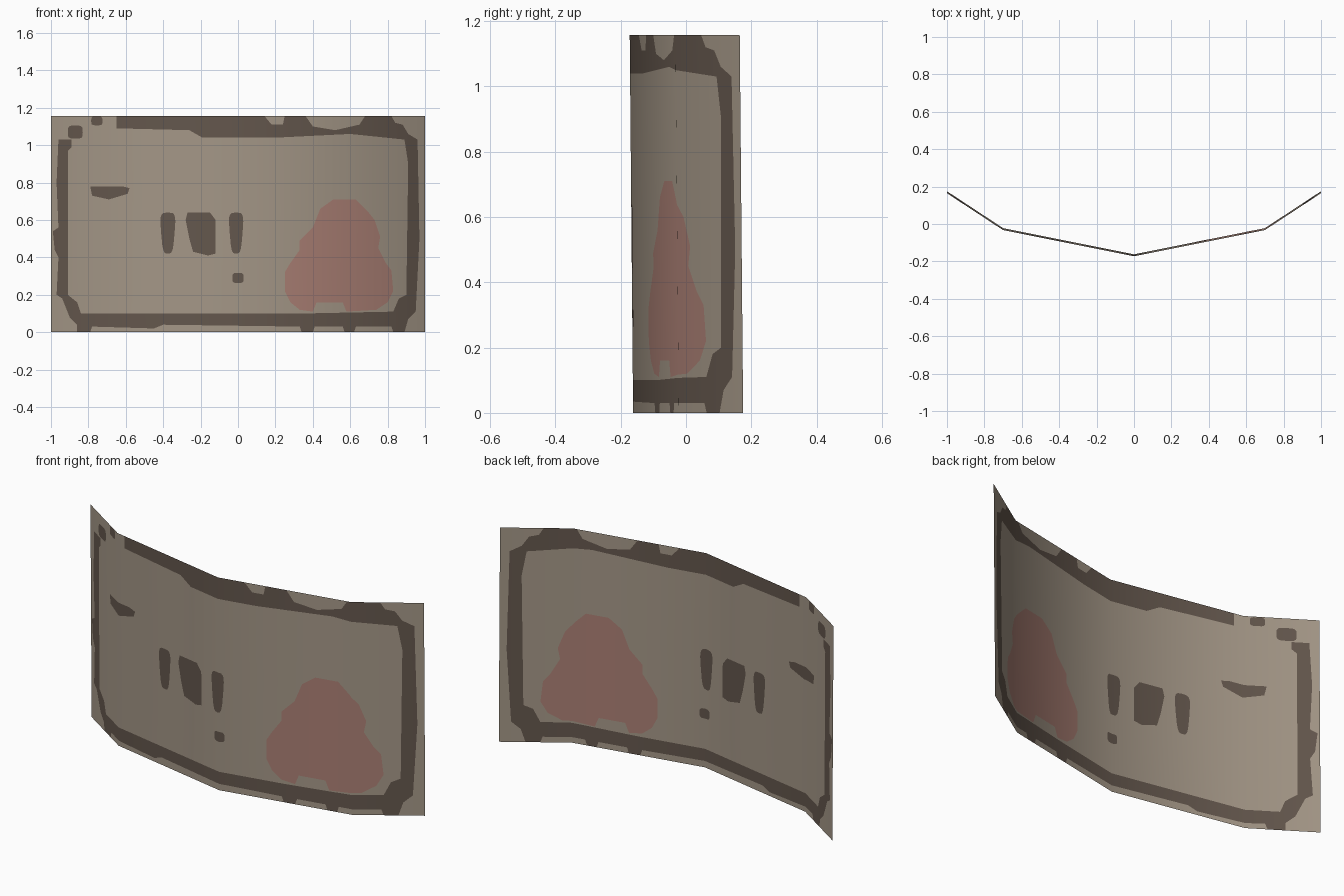
import bpy
import math
from mathutils import Vector
from mathutils.geometry import delaunay_2d_cdt

cube = bpy.data.objects.get("Cube")
if cube:
    bpy.data.objects.remove(cube, do_unlink=True)

HEIGHT = 1.157
# Folds of the sheet: distance from the middle, depth
FOLDS = [(0, -0.167), (0.7, -0.027), (1, 0.17)]


def make_material(name, colour):
    mat = bpy.data.materials.new(name)
    mat.use_nodes = True
    mat.diffuse_color = (*colour, 1)
    shader = next(n for n in mat.node_tree.nodes if n.type == "BSDF_PRINCIPLED")
    shader.inputs["Base Color"].default_value = (*colour, 1)
    shader.inputs["Roughness"].default_value = 0.9
    return mat


def sheet_depth(x, z):
    """Depth of the folded, slightly leaning sheet at a point."""
    x = abs(x)
    lean = 0.005 - 0.009 * z
    for (near, start), (far, end) in zip(FOLDS, FOLDS[1:]):
        if x <= far:
            break
    return start + (end - start) * (x - near) / (far - near) + lean


def outline(points):
    """Outline given in hundredths, held inside the sheet, anticlockwise."""
    shape = [Vector((x / 100, min(z / 100, HEIGHT))) for x, z in points]
    area = sum(a.x * b.y - b.x * a.y for a, b in zip(shape, shape[1:] + shape[:1]))
    return shape if area > 0 else shape[::-1]


def blot(x, z, half_width, half_height, taper=0.0, steps=20):
    """Rounded blot, narrower towards the bottom when tapered."""
    points = []
    for i in range(steps):
        angle = math.tau * i / steps
        c, s = math.cos(angle), math.sin(angle)
        u = math.copysign(math.sqrt(abs(c)), c)
        v = math.copysign(math.sqrt(abs(s)), s)
        width = half_width * (1 - taper * (1 - v) / 2)
        points.append((x + width * u, z + half_height * v))
    return outline(points)


# Worn painted border: outer edge first, then back along the inner edge
border_outer = [
    (-96, 103), (-97, 80), (-96, 56), (-99, 54), (-98, 44), (-96, 40),
    (-97, 20), (-94, 18), (-90, 8), (-86, 4), (-86, 0), (-79, 0), (-78, 3),
    (-45, 2), (-40, 4), (33, 3), (34, 0), (40, 0), (41, 3), (56, 3), (57, 0),
    (62, 0), (63, 3), (82, 3), (83, 0), (89, 0), (91, 7), (95, 11), (97, 50),
    (96, 103), (91, 106), (88, 111), (84, 112), (82, 116), (68, 116),
    (65, 111), (52, 108), (40, 110), (36, 116), (25, 116), (24, 111),
    (18, 111), (14, 116), (-65, 116), (-65, 109),
]
border_inner = [
    (-26, 108), (-19, 104), (20, 104), (60, 106), (89, 103), (91, 90),
    (90, 20), (86, 18), (83, 11), (35, 10), (-84, 10), (-86, 16),
    (-91, 20), (-91, 97), (-89, 99), (-89, 103),
]
stain = [
    (44, 66), (51, 71), (63, 71), (69, 65), (73, 60), (76, 51), (75, 45),
    (79, 37), (82, 33), (83, 22), (80, 16), (74, 12), (58, 11), (56, 16),
    (42, 16), (40, 11), (33, 12), (28, 16), (25, 22), (25, 32), (28, 37),
    (33, 44), (33, 49), (40, 56),
]

SHEET, DARK, STAIN = range(3)
regions = [
    (SHEET, outline([(-100, 0), (100, 0), (100, 116), (-100, 116)])),
    (DARK, outline(border_outer + border_inner)),
    (STAIN, outline(stain)),
    # Upper left corner flecks
    (DARK, blot(-87, 107, 4, 3.5)),
    (DARK, blot(-75.5, 113, 3, 2.4)),
    # Short dash, row of three marks and a dot below them
    (DARK, outline([(-79, 78), (-62, 78), (-58, 77), (-59, 74), (-69, 71),
                    (-78, 73)])),
    (DARK, blot(-37.5, 53, 4.5, 11, taper=0.4)),
    (DARK, outline([(-28, 60), (-27, 64), (-15, 64), (-12, 60), (-12, 42),
                    (-16, 41), (-24, 43), (-26, 50)])),
    (DARK, blot(-1, 53, 4.3, 11, taper=0.4)),
    (DARK, blot(0, 29, 3, 2.7)),
]

# Cut every painted outline and fold into one flat sheet
points, edges, polygons = [], [], []
for _, shape in regions:
    polygons.append(list(range(len(points), len(points) + len(shape))))
    points += shape
for fold in (-0.7, 0, 0.7):
    edges.append((len(points), len(points) + 1))
    points += [Vector((fold, 0)), Vector((fold, HEIGHT))]
flat, _, faces, _, _, sources = delaunay_2d_cdt(
    points, edges, polygons, 1, 1e-5, True)

# Bend the sheet along its folds
mesh = bpy.data.meshes.new("painted_sheet")
mesh.from_pydata([(x, sheet_depth(x, z), z) for x, z in flat], [], faces)
for name, colour in (
    ("faded tan", (0.371, 0.309, 0.242)),
    ("dark brown paint", (0.127, 0.095, 0.074)),
    ("dusty red stain", (0.402, 0.212, 0.174)),
):
    mesh.materials.append(make_material(name, colour))
for face, source in zip(mesh.polygons, sources):
    face.material_index = max((regions[i][0] for i in source), default=SHEET)
    face.use_smooth = True

# Soft shading across the folds
mesh.normals_split_custom_set_from_vertices(
    [Vector((0.62 * v.co.x, -1, 0)).normalized() for v in mesh.vertices])
mesh.update()

sheet = bpy.data.objects.new("painted_sheet", mesh)
bpy.context.collection.objects.link(sheet)
